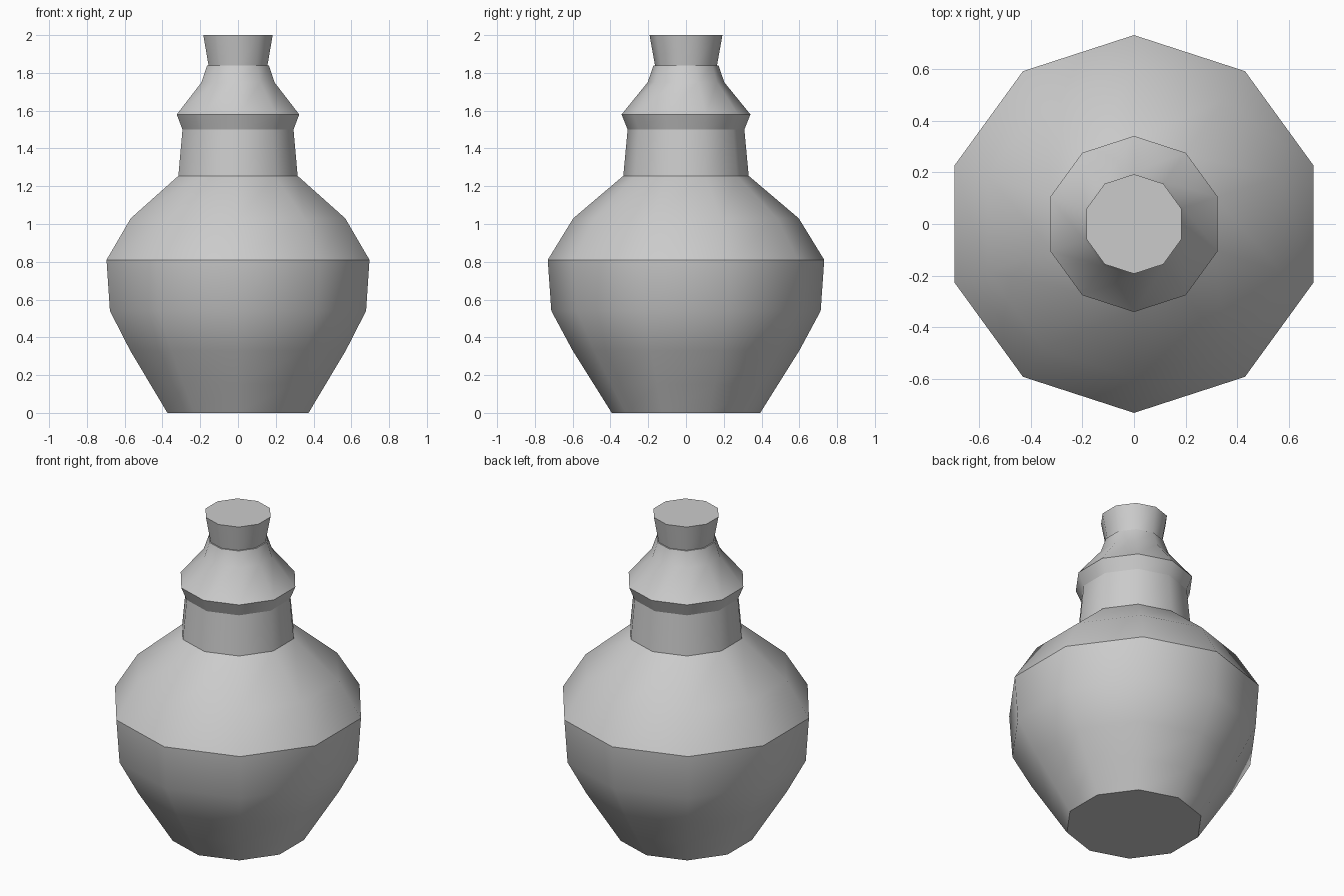
import bpy, bmesh
from math import sin, cos, pi

if "Cube" in bpy.data.objects:
    bpy.data.objects.remove(bpy.data.objects["Cube"])

SIDES = 10


def lathe(name, profile, sharp, cap_bottom=False, cap_top=False):
    """Spin (radius, z) points into a ten-sided shell; rings listed in sharp stay crisp."""
    bm = bmesh.new()
    rings = []
    for r, z in profile:
        rings.append([bm.verts.new((r * cos(pi / 2 + 2 * pi * i / SIDES),
                                    r * sin(pi / 2 + 2 * pi * i / SIDES), z))
                      for i in range(SIDES)])
    for a, b in zip(rings, rings[1:]):
        for i in range(SIDES):
            j = (i + 1) % SIDES
            bm.faces.new((a[i], a[j], b[j], b[i])).smooth = True
    if cap_bottom:
        bm.faces.new(rings[0][::-1])
    if cap_top:
        bm.faces.new(rings[-1])
    for k in sharp:
        ring = rings[k]
        for i in range(SIDES):
            bm.edges.get((ring[i], ring[(i + 1) % SIDES])).smooth = False
    mesh = bpy.data.meshes.new(name)
    bm.to_mesh(mesh)
    bm.free()
    obj = bpy.data.objects.new(name, mesh)
    bpy.context.collection.objects.link(obj)
    return obj


# Bottle: round belly, sloping shoulder, neck, flared collar and mouth
lathe("bottle",
      [(0.393, 0), (0.487, 0.15), (0.60, 0.33), (0.713, 0.54), (0.732, 0.81),
       (0.597, 1.03), (0.332, 1.255), (0.309, 1.50), (0.341, 1.58),
       (0.203, 1.75), (0.172, 1.84), (0.164, 1.84)],
      sharp=(0, 4, 6, 7, 8, 10), cap_bottom=True)

# Stopper: tapered plug sitting in the mouth
lathe("stopper", [(0.164, 1.84), (0.193, 2.0)], sharp=(0, 1), cap_top=True)
